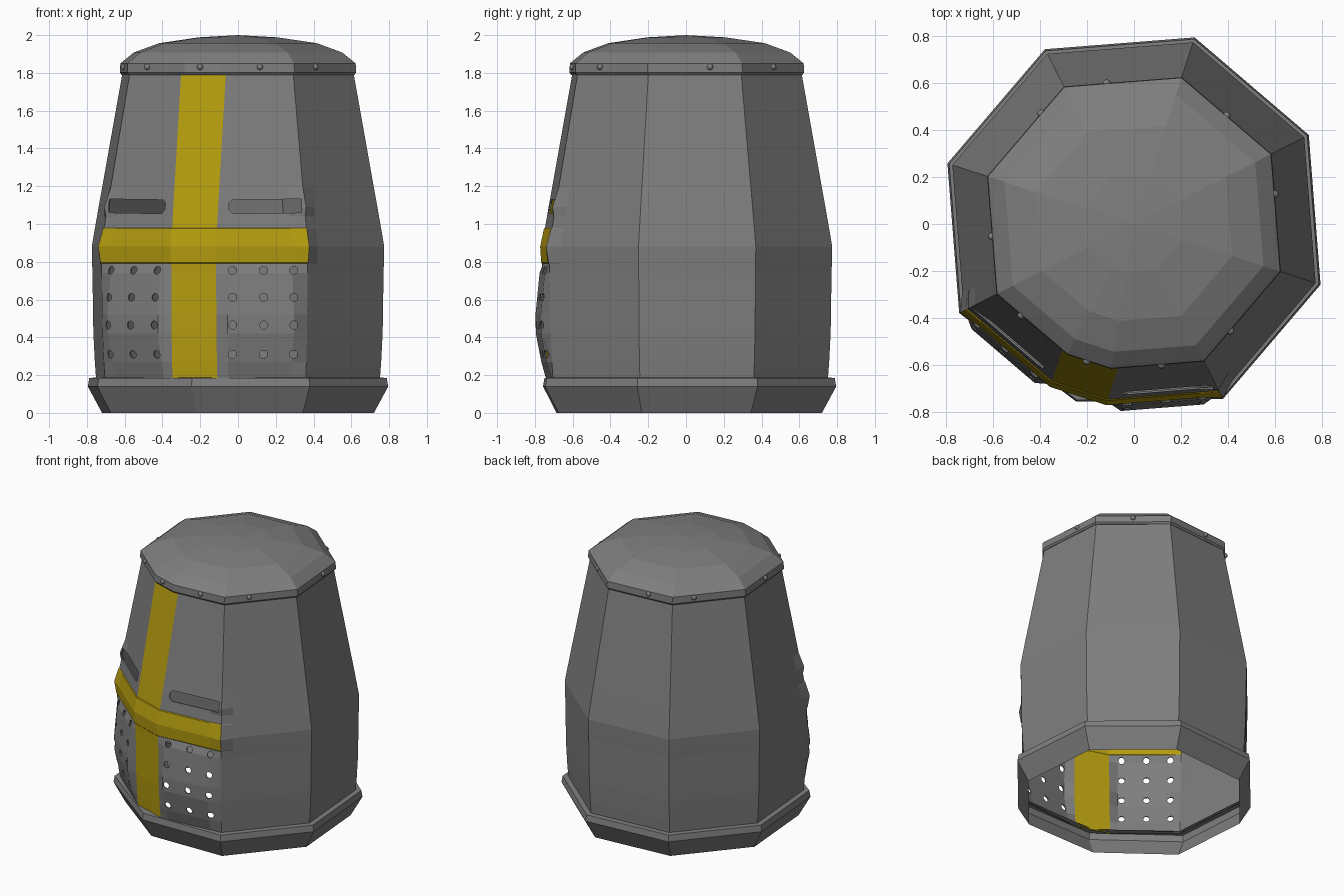
import bpy, bmesh
from math import radians, sin, cos, pi, floor
from mathutils import Vector

if "Cube" in bpy.data.objects:
    bpy.data.objects.remove(bpy.data.objects["Cube"], do_unlink=True)

FIRST = 207  # angle of the octagon corner numbered 0; corner 1 is the front ridge


def make_material(name, colour):
    mat = bpy.data.materials.new(name)
    mat.use_nodes = True
    mat.diffuse_color = colour
    mat.node_tree.nodes["Principled BSDF"].inputs["Base Color"].default_value = colour
    return mat


steel = make_material("dark_steel", (0.21, 0.21, 0.21, 1))
yellow = make_material("yellow_paint", (0.46, 0.335, 0.005, 1))


def polar(angle):
    return Vector((cos(radians(angle)), sin(radians(angle)), 0))


def outline(u):
    """Point on the unit octagon; whole numbers are corners."""
    k = floor(u)
    return polar(FIRST + 45 * k).lerp(polar(FIRST + 45 * (k + 1)), u - k)


def make_object(name, bm):
    mesh = bpy.data.meshes.new(name)
    bm.to_mesh(mesh)
    bm.free()
    mesh.materials.append(steel)
    obj = bpy.data.objects.new(name, mesh)
    bpy.context.collection.objects.link(obj)
    return obj


def loft(name, columns, rows, place, paint=None):
    """Skin closed rings; place(row, u) gives the flat position at each column."""
    bm = bmesh.new()
    rings = [[bm.verts.new(place(row, u) + Vector((0, 0, row[0]))) for u in columns]
             for row in rows]
    count = len(columns)
    for i in range(len(rows) - 1):
        for j in range(count):
            n = (j + 1) % count
            face = bm.faces.new((rings[i][j], rings[i][n], rings[i + 1][n], rings[i + 1][j]))
            if paint and paint(i, columns[j]):
                face.material_index = 1
    bmesh.ops.remove_doubles(bm, verts=bm.verts, dist=0.0001)
    return make_object(name, bm)


def activate(obj):
    bpy.ops.object.select_all(action='DESELECT')
    obj.select_set(True)
    bpy.context.view_layer.objects.active = obj


# Body shell: rows are z, radius, panel bulge, band relief, corner flare
body_rows = [
    (0.18, 0.79, 0, 0, 0), (0.27, 0.797, 0.025, 0, 0), (0.42, 0.805, 0.048, 0, 0),
    (0.52, 0.807, 0.048, 0, 0), (0.74, 0.81, 0.022, 0, 0), (0.79, 0.812, 0, 0, 0),
    (0.795, 0.812, 0, 0.005, 0), (0.88, 0.814, 0, 0.009, 0.008), (0.975, 0.797, 0, 0.005, 0),
    (0.98, 0.796, 0, 0, 0), (1.04, 0.785, 0, 0, 0), (1.09, 0.776, 0, 0, 0.018),
    (1.19, 0.757, 0, 0, 0), (1.8, 0.643, 0, 0, 0)]
STRIP = (0.79, 1.21)
PANEL = (0.14, 0.68, 1.32, 1.86)
body_columns = [0, 0.14, 0.68, *STRIP, 1.32, 1.86, 2, 2.13, 3, 4, 5, 6, 7, 7.87]


def body_place(row, u):
    z, r, bulge, band, flare = row
    if u in STRIP:  # the painted strip keeps its width as the body tapers
        half = 0.135 / (2 * r * sin(pi / 8))
        return outline(1 - half if u < 1 else 1 + half) * (r + band)
    if u in PANEL:
        r += bulge
    if u in (0, 2):
        r += flare
    return outline(u) * (r + band if u <= 2 else r)


def body_paint(i, u):
    in_band = 5 <= i <= 8 and u < 2
    return u == STRIP[0] or in_band


body = loft("helmet_body", body_columns, body_rows, body_place, body_paint)
body.data.materials.append(yellow)
shell = body.modifiers.new("thickness", 'SOLIDIFY')
shell.thickness = 0.008
shell.offset = -1


# Cutters for the eye slits and breathing holes
def prism(bm, profile, side):
    normal = polar(252 + side * 22.5)
    across = Vector((-normal.y, normal.x, 0)) * side
    ends = [[bm.verts.new(normal * d + across * s + Vector((0, 0, z))) for s, z in profile]
            for d in (0.62, 1.0)]
    bm.faces.new(ends[0])
    bm.faces.new(ends[1])
    for i in range(len(profile)):
        n = (i + 1) % len(profile)
        bm.faces.new((ends[0][i], ends[0][n], ends[1][n], ends[1][i]))


slit = [(-0.105, 1.075), (-0.085, 1.055), (0.28, 1.06),
        (0.28, 1.132), (-0.085, 1.128), (-0.105, 1.11)]
bm = bmesh.new()
for side in (1, -1):
    prism(bm, slit, side)
    for s in (-0.09, 0.075, 0.235):
        for z in (0.31, 0.465, 0.612, 0.755):
            prism(bm, [(s + 0.022 * cos(a * pi / 5), z + 0.022 * sin(a * pi / 5))
                       for a in range(10)], side)
bmesh.ops.recalc_face_normals(bm, faces=bm.faces)
cutter = make_object("opening_cutter", bm)
cutter.hide_render = True

cut = body.modifiers.new("openings", 'BOOLEAN')
cut.operation = 'DIFFERENCE'
cut.solver = 'EXACT'
cut.object = cutter
activate(body)
for name in ("thickness", "openings"):
    bpy.ops.object.modifier_apply(modifier=name)
bpy.data.objects.remove(cutter, do_unlink=True)

# Flared collar around the open bottom, its front corner pulled in
collar_rows = [(0, 0.757), (0.14, 0.836), (0.185, 0.828), (0.188, 0.775)]
loft("bottom_collar", list(range(8)), collar_rows,
     lambda row, u: outline(u) * row[1] * (0.952 if u == 1 else 1))

# Faceted domed cap with its rim band
cap_rows = [(1.79, 0.62), (1.79, 0.648), (1.802, 0.658), (1.85, 0.655), (1.862, 0.64),
            (1.908, 0.58), (1.957, 0.44), (1.988, 0.22), (2.0, 0)]
loft("domed_cap", [0, *STRIP, 2, 3, 4, 5, 6, 7], cap_rows,
     lambda row, u: outline(u) * row[1])

# Rivets around the cap rim
for i, angle in enumerate((12, 49.5, 101, 130, 185, 219, 251, 281, 312)):
    reach = 0.657 * cos(pi / 8) / cos(radians((angle - 27) % 45 - 22.5))
    if angle == 251:
        reach = 0.617
    bm = bmesh.new()
    bmesh.ops.create_uvsphere(bm, u_segments=10, v_segments=6, radius=0.017)
    rivet = make_object(f"cap_rivet_{i + 1}", bm)
    rivet.location = polar(angle) * reach + Vector((0, 0, 1.832))
    activate(rivet)
    bpy.ops.object.shade_smooth()
